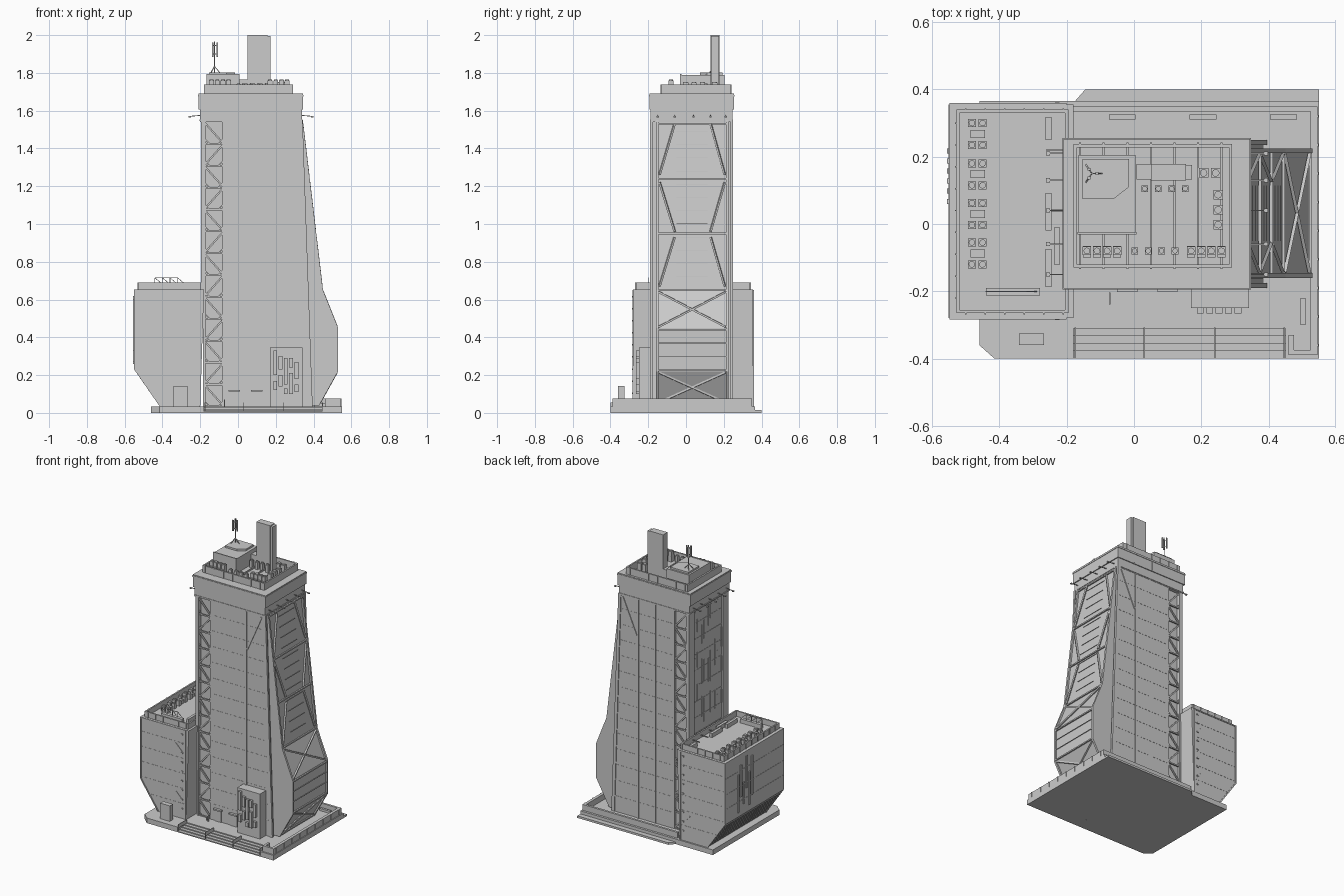
import bpy, bmesh, random
from mathutils import Vector, Matrix
random.seed(4)


class Part:
    """Collects simple solids into one named mesh object."""
    def __init__(self, name):
        self.name, self.bm = name, bmesh.new()

    def box(self, x0, x1, y0, y1, z0, z1):
        m = Matrix.Translation(((x0 + x1) / 2, (y0 + y1) / 2, (z0 + z1) / 2))
        m = m @ Matrix.Diagonal((x1 - x0, y1 - y0, z1 - z0, 1))
        bmesh.ops.create_cube(self.bm, size=1, matrix=m)
        return self

    def prism(self, pts, axis, a, b):
        # Extrude an (x, z) profile along y, or an (x, y) outline along z
        put = (lambda p, t: (p[0], t, p[1])) if axis == 'y' else (lambda p, t: (p[0], p[1], t))
        lo = [self.bm.verts.new(put(p, a)) for p in pts]
        hi = [self.bm.verts.new(put(p, b)) for p in pts]
        self.bm.faces.new(lo)
        self.bm.faces.new(hi[::-1])
        for i in range(len(pts)):
            j = (i + 1) % len(pts)
            self.bm.faces.new((lo[i], lo[j], hi[j], hi[i]))
        return self

    def bar(self, p, q, w=0.006, sides=4):
        p, q = Vector(p), Vector(q)
        d = q - p
        m = Matrix.Translation((p + q) / 2) @ d.to_track_quat('Z', 'Y').to_matrix().to_4x4()
        m = m @ Matrix.Rotation(0.785398, 4, 'Z')
        r = w * (0.707 if sides == 4 else 0.5)
        bmesh.ops.create_cone(self.bm, cap_ends=True, segments=sides, radius1=r, radius2=r,
                              depth=d.length, matrix=m)
        return self

    def ring(self, x0, x1, y0, y1, z0, z1, t):
        self.box(x0, x1, y0, y0 + t, z0, z1).box(x0, x1, y1 - t, y1, z0, z1)
        return self.box(x0, x0 + t, y0 + t, y1 - t, z0, z1).box(x1 - t, x1, y0 + t, y1 - t, z0, z1)

    def done(self):
        bmesh.ops.recalc_face_normals(self.bm, faces=self.bm.faces)
        me = bpy.data.meshes.new(self.name)
        self.bm.to_mesh(me)
        self.bm.free()
        bpy.context.collection.objects.link(bpy.data.objects.new(self.name, me))


S = 0.035            # plaza height
F, B = -0.185, 0.245  # tower front and back faces
Y0, Y1 = -0.16, 0.225  # bulging bay sides

# Plaza slab with chamfered corners and a notch for the stairs
Part("plaza").prism([(-.46, .365), (-.46, -.36), (-.415, -.4), (-.18, -.4), (-.18, -.31), (.45, -.31),
                     (.45, -.4), (.55, -.4), (.55, .365)], 'z', 0, S).done()
Part("back_kerb").prism([(-.18, .36), (-.145, .4), (.55, .4), (.55, .36)], 'z', 0, .014).done()
st = Part("stairs")
for i in range(4):
    st.box(-.18, .45, -.4 + .0225 * i, -.305, .007 * i, .007 * (i + 1))
for x in (-.175, .03, .24, .447):
    st.box(x - .002, x + .002, -.4, -.308, .03, .055)
    st.box(x - .002, x + .002, -.4, -.397, 0, .055)
st.done()
w = Part("plaza_wall")
w.box(.525, .545, -.39, .35, S, .075).box(-.18, .545, .335, .35, S, .075).box(.46, .545, -.39, -.375, S, .075)
w.box(.46, .475, -.39, -.33, S, .075)
for x in (-.035, .205, .445):
    w.box(x - .04, x + .04, .31, .326, S, .05)
w.box(.495, .51, -.3, -.22, S, .05)
for i in range(9):
    y = -.36 + i * .085
    w.box(.545, .549, y - .004, y + .004, S, .075)
w.done()

# Tower shaft: recessed corner strip on the left, main volume, corner pilasters
Part("tower_core").prism([(-.183, S), (.385, S), (.333, 1.55), (-.183, 1.55)], 'y', F + .022, B - .022).done()
Part("tower_shaft").prism([(-.07, S), (.19, S), (.19, 1.55), (-.07, 1.55)], 'y', F, B).done()
Part("tower_corner").prism([(.196, S), (.385, S), (.328, 1.55), (.196, 1.55)], 'y', F, B).done()
fr = Part("corner_beams")
for y, s in ((F, -1), (B, 1)):
    fr.prism([(.372, S), (.395, S), (.342, 1.55), (.322, 1.55)], 'y', y - s * .01, y + s * .005)
    fr.bar((.31, y, 1.53), (.2, y, 1.28), .01)
    fr.bar((.193, y, S), (.193, y, 1.54), .01)
    fr.bar((.06, y, S), (.06, y, 1.54), .003)
fr.done()

# Panel seams on shaft front and back
se = Part("panel_seams")
for i in range(1, 14):
    z = S + i * .1085
    xr = .385 - (z - S) * .0376 - .012
    for y in (F, B):
        for a, b in ((-.068, .056), (.064, .187), (.2, xr)):
            se.box(a, b, y - .0012, y + .0012, z - .0015, z + .0015)
    se.box(-.185, -.181, F + .03, B - .03, z - .0015, z + .0015)
for i in range(14):                      # staggered panels on the upper left wall
    y = -.13 + .024 * i
    z = .72 + random.random() * .3
    while z < 1.45:
        h = random.uniform(.08, .22)
        if i % 3 != 1:
            se.box(-.186, -.181, y, y + .008, z, min(z + h, 1.52))
        z += h + random.uniform(.05, .25)
se.done()

# Truss column on front and back
t = Part("truss_columns")
n, h = 13, (1.54 - S) / 13
for y in (F + .007, B - .007):
    for x in (-.178, -.077):
        t.box(x - .007, x + .007, y - .007, y + .007, S, 1.55)
    for i in range(n):
        z = S + i * h
        t.bar((-.178, y, z), (-.077, y, z), .009)
        a, b = (-.172, -.083) if i % 2 else (-.083, -.172)
        t.bar((a, y, z + .008), (b, y, z + h - .008), .009)
        for x, d in ((-.172, .02), (-.083, -.02)):
            t.bar((x, y, z + .022), (x + d, y, z + .002), .006)
for y in (F + .03, B - .03):
    t.box(-.196, -.17, y - .03, y + .03, .65, 1.55)
t.done()

# Bulging bay on the right: recessed skin between profiled side plates
prof = [(.343, 1.55), (.45, .65), (.53, .45), (.53, .22), (.43, .04)]


def bay_x(z):
    for (xa, za), (xb, zb) in zip(prof, prof[1:]):
        if za >= z >= zb:
            return xa + (xb - xa) * (za - z) / (za - zb)


inner = [(.25, .04), (.25, 1.55)]
Part("bay_skin").prism(inner + [(x - .012, z) for x, z in prof], 'y', Y0 + .008, Y1 - .008).done()
bs = Part("bay_side_plates")
for a, b in ((Y0, Y0 + .014), (Y1 - .014, Y1)):
    bs.prism(inner + prof, 'y', a, b)
bs.done()
br = Part("bay_bracing")


def brace(ya, za, yb, zb, wd=.01):
    br.bar((bay_x(za) - .006, ya, za), (bay_x(zb) - .006, yb, zb), wd)


for z in (1.53, 1.24, .95, .65, .44, .225, .05):
    brace(Y0 + .01, z, Y1 - .01, z, .009)
for za, zb in ((1.53, 1.26), (.96, 1.22), (.93, .67)):
    brace(-.06, za, -.14, zb)
    brace(.13, za, .205, zb)
for za, zb in ((.64, .455), (.215, .055)):
    brace(Y0 + .015, za, Y1 - .015, zb)
    brace(Y0 + .015, zb, Y1 - .015, za)
for i in range(1, 13):
    z = .65 + i * .07
    brace(-.05, z, .115, z, .003)
for z in (.3, .37):
    brace(Y0, z, Y1, z, .004)
br.done()

# Crown, roof slab and parapet
Part("crown_lower").box(-.2, .338, -.187, .247, 1.54, 1.61).done()
Part("crown_upper").box(-.21, .345, -.192, .253, 1.605, 1.69).done()
c = Part("crown_trim").ring(-.213, .348, -.195, .256, 1.675, 1.684, .01)
c.ring(-.204, .341, -.19, .25, 1.545, 1.552, .01)
for x in (-.1, .06, .21):
    c.box(x - .002, x + .002, -.194, .255, 1.61, 1.675)
c.done()
l = Part("crown_floodlights")
for y in (-.15, -.06, .04, .13, .21):
    for x, s in ((-.2, -1), (.338, 1)):
        l.bar((x, y, 1.575), (x + s * .055, y, 1.57), .004)
        l.box(x + s * .055 - .006, x + s * .055 + .006, y - .006, y + .006, 1.565, 1.572)
l.done()
p = Part("roof_parapet").ring(-.18, .292, -.13, .238, 1.69, 1.738, .01)
for i in range(7):
    x = -.16 + i * .07
    p.box(x - .003, x + .003, -.134, .242, 1.69, 1.7)
    p.box(x - .003, x + .003, -.134, -.129, 1.69, 1.738).box(x - .003, x + .003, .237, .242, 1.69, 1.738)
p.done()

# Penthouse, chimney tower and antenna
Part("penthouse").box(-.165, .005, -.028, .205, 1.69, 1.79).box(-.168, .008, -.031, -.024, 1.69, 1.795).done()
Part("penthouse_roof").prism([(-.153, .193), (-.153, .075), (-.06, .075), (-.015, .11), (-.015, .193)],
                             'z', 1.785, 1.802).done()
Part("chimney_tower").box(.05, .155, .13, .178, 1.69, 2).box(.155, .172, .133, .175, 1.69, 1.995).done()
Part("chimney_annex").box(.008, .05, .132, .178, 1.69, 1.765).done()
a = Part("antenna").bar((-.125, .15, 1.79), (-.125, .15, 1.965), .006, 8)
for dx, dy in ((.03, 0), (-.018, .026), (-.018, -.026)):
    a.bar((-.125 + dx, .15 + dy, 1.8), (-.125, .15, 1.835), .004)
    u, v = -.125 + dx * .5, .15 + dy * .5
    a.box(u - .004, u + .004, v - .004, v + .004, 1.885, 1.96)
    for z in (1.9, 1.945):
        a.bar((-.125, .15, z), (u, v, z), .003)
a.done()


# Air-conditioning units: housing with a round fan on top
def unit(part, x, y, z, s=.024, ht=.05):
    part.box(x - s / 2, x + s / 2, y - s / 2, y + s / 2, z, z + ht)
    part.bar((x, y, z + ht), (x, y, z + ht + .005), s * .8, 10)


u = Part("tower_roof_units")
for x in (-.14, -.11, -.08, -.05, .17, .2, .23, .26):
    unit(u, x, -.08, 1.69, .025, .07)
    u.box(x - .012, x + .012, -.1, -.066, 1.69, 1.73)
for i in range(4):
    unit(u, .002 + .04 * i, -.08, 1.69, .02, .05)
    unit(u, .032 + .04 * i, .105, 1.69, .02, .05)
for x, y in ((.207, .152), (.243, .152), (.25, .087), (.25, .042), (.25, -.002)):
    unit(u, x, y, 1.69, .028, .058)
u.done()

# Side annex with undercut left edge and hollow parapet
Part("annex").prism([(-.2, S), (-.41, S), (-.55, .23), (-.55, .652), (-.18, .652)], 'y', -.28, .355).done()
q = Part("annex_parapet").ring(-.528, -.195, -.265, .34, .65, .69, .01)
for i in range(6):
    x = -.5 + i * .058
    q.box(x - .002, x + .002, -.269, -.264, .65, .69).box(x - .002, x + .002, .339, .344, .65, .69)
for i in range(9):
    y = -.22 + i * .065
    q.box(-.532, -.527, y - .002, y + .002, .65, .69)
q.done()
e = Part("annex_edge_frame")
for y in (-.28, .355):
    for P, Q in (((-.41, S), (-.545, .23)), ((-.545, .23), (-.545, .65)), ((-.545, .647), (-.2, .647)),
                 ((-.205, S), (-.205, .65))):
        e.bar((P[0], y, P[1]), (Q[0], y, Q[1]), .008)
    for i in range(1, 6):
        z = S + i * .104
        xl = max(-.54, -.41 - (z - S) * .71)
        e.box(xl, -.21, y - .0012, y + .0012, z - .0015, z + .0015)
    for i in range(9):                   # bracket lights up the wall
        z = .1 + i * .064
        s = -1 if y < 0 else 1
        e.box(-.235, -.222, y - .006, y + .006, z, z + .008)
    e.bar((-.28, y, .545), (-.225, y, .49), .006)
    e.bar((-.28, y, .215), (-.225, y, .16), .006)
for i in range(8):                       # ribs across the undercut
    k = .1 + i * .11
    e.bar((-.41 - .14 * k, -.275, S + .195 * k), (-.41 - .14 * k, .35, S + .195 * k), .005)
for z in (.33, .43, .54):
    e.box(-.5515, -.549, -.28, .355, z, z + .003)
e.done()
v = Part("annex_wall_fins")
for i, (z0, z1) in enumerate(((.33, .6), (.27, .5), (.4, .62), (.3, .45), (.36, .58), (.26, .52))):
    y = .06 + i * .03
    v.box(-.556, -.545, y, y + .015, z0, z1)
v.done()
r = Part("annex_roof_units")
for y in (.3, .235, .18, .115, .062, -.003, -.055, -.12):
    for x in (-.482, -.45):
        unit(r, x, y, .65, .024, .035)
for y in (.268, .148, .03, -.088):
    r.box(-.486, -.443, y - .012, y + .012, .65, .675)
for x0, x1, y0, y1 in ((-.263, -.245, .25, .318), (-.263, -.245, -.02, .092), (-.263, -.245, -.188, -.075),
                       (-.238, -.22, -.12, -.01), (-.44, -.28, -.212, -.19)):
    r.box(x0, x1, y0, y1, .65, .68)
for y in (.22, .13, .04):
    r.bar((-.26, y, .67), (-.2, y, .67), .005)
for i in range(4):                       # rooftop pipe frames
    x = -.44 + i * .04
    r.bar((x, -.2, .65), (x, -.2, .715), .003).bar((x, -.2, .715), (x + .03, -.2, .69), .003)
r.bar((-.44, -.2, .715), (-.32, -.2, .715), .003)
r.done()

# Entrance block with staggered fins, door canopies and kiosk
Part("entrance_block").box(.17, .342, -.25, -.18, S, .345).done()
f = Part("entrance_fins")
for i, (z0, z1, z2, z3) in enumerate(((.2, .33, .12, .17), (.23, .3, .14, .2), (.15, .29, .1, .13),
                                      (.24, .29, .1, .21), (.18, .27, .11, .15))):
    x = .187 + i * .028
    f.box(x, x + .02, -.266, -.248, z0, z1).box(x, x + .02, -.266, -.248, z2, z3)
f.done()
d = Part("door_canopies")
for x in (-.05, .07):
    d.box(x, x + .06, -.202, -.18, .112, .122).box(x + .005, x + .055, -.19, -.18, S, .112)
d.done()
Part("kiosk").box(-.342, -.268, -.36, -.326, S, .142).done()
Part("sign_post").bar((-.072, -.222, S), (-.072, -.222, .07), .006).box(-.075, -.07, -.24, -.204, .05, .072).done()
